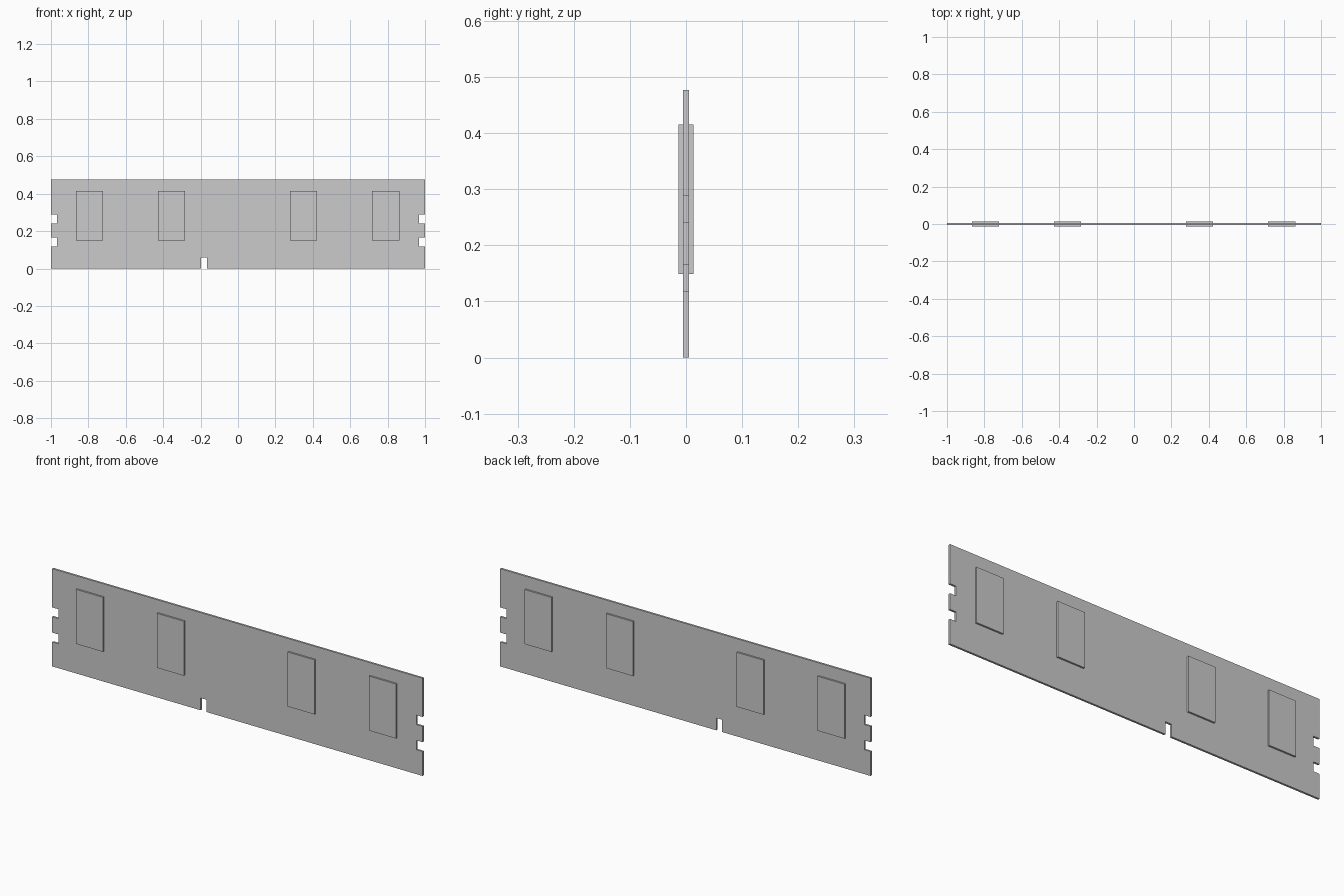
import bpy, bmesh

if "Cube" in bpy.data.objects:
    bpy.data.objects.remove(bpy.data.objects["Cube"])

BOARD_T = 0.010   # board thickness
CHIP_Y = 0.0135   # outer face of the chips
TOP = 0.477


def make_object(name, bm):
    bmesh.ops.recalc_face_normals(bm, faces=bm.faces)
    mesh = bpy.data.meshes.new(name)
    bm.to_mesh(mesh)
    bm.free()
    obj = bpy.data.objects.new(name, mesh)
    bpy.context.collection.objects.link(obj)
    return obj


def extrude_profile(name, points, y0, y1):
    """Extrude an x-z outline from y0 to y1."""
    bm = bmesh.new()
    face = bm.faces.new([bm.verts.new((x, y0, z)) for x, z in points])
    ext = bmesh.ops.extrude_face_region(bm, geom=[face])
    verts = [v for v in ext["geom"] if isinstance(v, bmesh.types.BMVert)]
    bmesh.ops.translate(bm, verts=verts, vec=(0, y1 - y0, 0))
    return make_object(name, bm)


# Circuit board: right edge with two clip notches, mirrored to the left
right_edge = [(1, 0)]
for low, high in ((0.119, 0.165), (0.242, 0.288)):
    right_edge += [(1, low), (0.967, low), (0.967, high), (1, high)]
right_edge.append((1, TOP))
left_edge = [(-x, z) for x, z in reversed(right_edge)]

# Off-centre key slot in the bottom edge
key_slot = [(-0.199, 0), (-0.199, 0.06), (-0.167, 0.06), (-0.167, 0)]
extrude_profile("circuit_board", right_edge + left_edge + key_slot,
                -BOARD_T / 2, BOARD_T / 2)

# Memory chips: four on each side
for side, sign in (("front", -1), ("back", 1)):
    for i, cx in enumerate((-0.793, -0.356, 0.350, 0.790), 1):
        x0, x1 = cx - 0.0725, cx + 0.0725
        outline = [(x0, 0.149), (x1, 0.149), (x1, 0.415), (x0, 0.415)]
        extrude_profile(f"{side}_chip_{i}", outline,
                        sign * BOARD_T / 2, sign * CHIP_Y)
